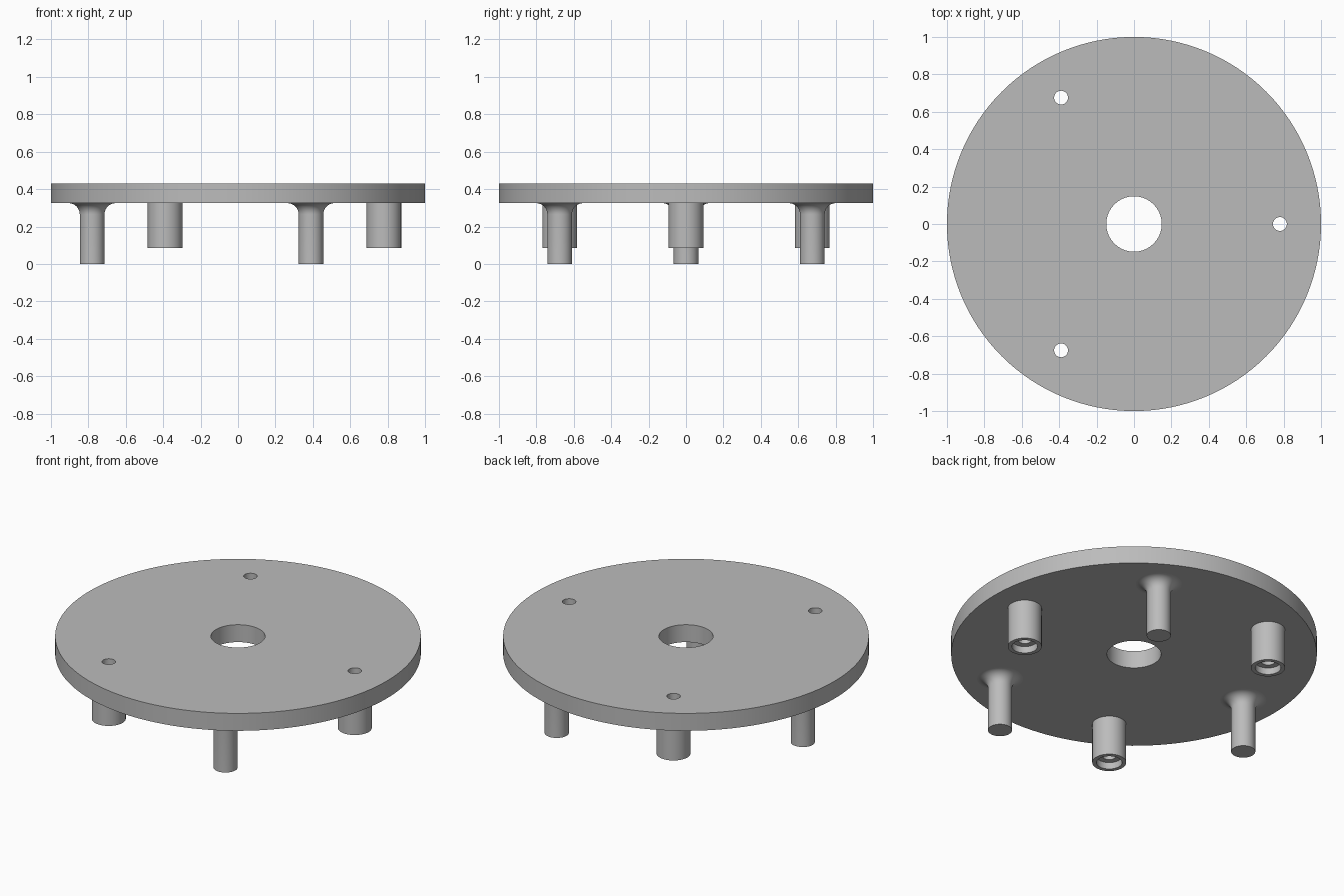
import bpy, bmesh
from math import sin, cos, pi, radians

cube = bpy.data.objects.get("Cube")
if cube:
    bpy.data.objects.remove(cube)

PLATE_BOTTOM, PLATE_TOP = 0.325, 0.43
RING = 0.78          # distance of sleeves and pins from the centre
BORE = 0.037         # screw hole radius

grey = bpy.data.materials.new("plain grey")
grey.use_nodes = True
colour = (0.5, 0.5, 0.5, 1)
grey.diffuse_color = colour
grey.node_tree.nodes["Principled BSDF"].inputs["Base Color"].default_value = colour


def lathe(name, profile, angle=None, steps=64):
    """Spin a radius/height profile, placed on the ring at the given angle."""
    bm = bmesh.new()
    verts = [bm.verts.new((r, 0, z)) for r, z in profile]
    edges = [bm.edges.new(pair) for pair in zip(verts, verts[1:])]
    bmesh.ops.spin(bm, geom=verts + edges, cent=(0, 0, 0), axis=(0, 0, 1),
                   angle=2 * pi, steps=steps)
    bmesh.ops.remove_doubles(bm, verts=bm.verts, dist=1e-5)
    bmesh.ops.recalc_face_normals(bm, faces=bm.faces)
    mesh = bpy.data.meshes.new(name)
    bm.to_mesh(mesh)
    bm.free()
    mesh.materials.append(grey)
    obj = bpy.data.objects.new(name, mesh)
    bpy.context.collection.objects.link(obj)
    if angle is not None:
        a = radians(angle)
        obj.location = (RING * cos(a), RING * sin(a), 0)
    return obj


def smooth(obj):
    bpy.ops.object.select_all(action='DESELECT')
    obj.select_set(True)
    bpy.context.view_layer.objects.active = obj
    bpy.ops.object.shade_smooth_by_angle(angle=radians(30))


# Round plate with a central opening
plate = lathe("plate", [(0.148, PLATE_BOTTOM), (1, PLATE_BOTTOM), (1, PLATE_TOP),
                        (0.148, PLATE_TOP), (0.148, PLATE_BOTTOM)], steps=128)

# Three screw holes through the plate
for angle in (0, 120, 240):
    cutter = lathe("hole_cutter", [(0, 0.2), (BORE, 0.2), (BORE, 0.6), (0, 0.6)], angle)
    cutter.hide_render = True
    cut = plate.modifiers.new("screw_hole", 'BOOLEAN')
    cut.operation, cut.solver, cut.object = 'DIFFERENCE', 'EXACT', cutter
    bpy.context.view_layer.objects.active = plate
    bpy.ops.object.modifier_apply(modifier=cut.name)
    bpy.data.objects.remove(cutter)
smooth(plate)

# Counterbored sleeves under the screw holes
for i, angle in enumerate((0, 120, 240)):
    smooth(lathe(f"sleeve_{i + 1}", [(0.093, PLATE_BOTTOM), (0.093, 0.085), (0.07, 0.085),
                                     (0.07, 0.125), (BORE, 0.125), (BORE, PLATE_BOTTOM)], angle))

# Solid pins that flare into the plate
PIN, FILLET = 0.066, 0.06
flare = [(PIN + FILLET * (1 - cos(t)), PLATE_BOTTOM - FILLET * (1 - sin(t)))
         for t in (pi / 2 * k / 10 for k in range(11))]
for i, angle in enumerate((60, 180, 300)):
    smooth(lathe(f"pin_{i + 1}", [(0, 0), (PIN, 0)] + flare, angle))
